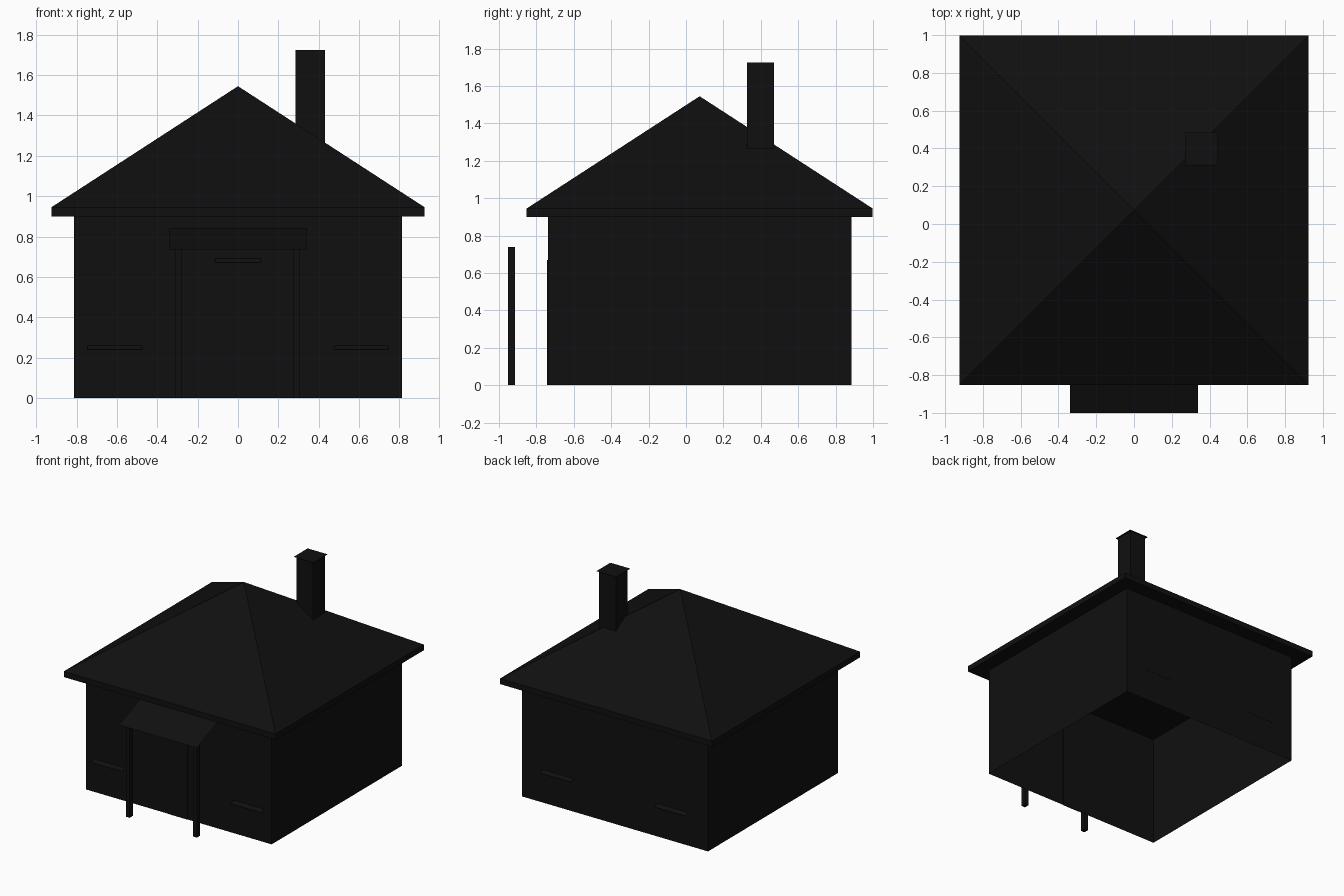
import bpy, bmesh
from mathutils import Matrix

if "Cube" in bpy.data.objects:
    bpy.data.objects.remove(bpy.data.objects["Cube"])

dark = bpy.data.materials.new("dark")
dark.diffuse_color = (0.005, 0.005, 0.005, 1)
dark.use_nodes = True
dark.node_tree.nodes["Principled BSDF"].inputs["Base Color"].default_value = dark.diffuse_color

CY = 0.073          # centre of the house in y
WALL = 0.812        # half width of walls
EAVE = 0.925        # half width of roof
FRONT, BACK = CY - WALL, CY + WALL


def finish(name, bm):
    me = bpy.data.meshes.new(name)
    bm.to_mesh(me)
    bm.free()
    me.materials.append(dark)
    ob = bpy.data.objects.new(name, me)
    bpy.context.collection.objects.link(ob)
    return ob


def box(name, x0, x1, y0, y1, z0, z1, open_z=()):
    """Axis-aligned box; open_z lists z levels whose cap is removed."""
    bm = bmesh.new()
    m = Matrix.Translation(((x0 + x1) / 2, (y0 + y1) / 2, (z0 + z1) / 2)) @ \
        Matrix.Diagonal((x1 - x0, y1 - y0, z1 - z0, 1))
    bmesh.ops.create_cube(bm, size=1, matrix=m)
    caps = [f for f in bm.faces
            if any(abs(f.calc_center_median().z - z) < 1e-4 for z in open_z)]
    bmesh.ops.delete(bm, geom=caps, context='FACES')
    return finish(name, bm)


def ledge(name, x0, x1, y_in, z_in, y_out, z_out):
    """Single sloping sheet leaning out from a wall."""
    bm = bmesh.new()
    f = bm.faces.new([bm.verts.new(v) for v in (
        (x0, y_out, z_out), (x1, y_out, z_out), (x1, y_in, z_in), (x0, y_in, z_in))])
    f.normal_update()
    if f.normal.z < 0:
        f.normal_flip()
    return finish(name, bm)


# walls, open underneath
box("walls", -WALL, WALL, FRONT, BACK, 0, 0.9, open_z=(0, 0.9))

# hipped roof: eave band with its top face poked up to the apex
roof = box("roof", -EAVE, EAVE, CY - EAVE, CY + EAVE, 0.9, 0.945)
bm = bmesh.new()
bm.from_mesh(roof.data)
top = [f for f in bm.faces if f.normal.z > 0.9]
apex = bmesh.ops.poke(bm, faces=top)["verts"][0]
apex.co.z = 1.545
bm.normal_update()
bm.to_mesh(roof.data)
bm.free()

# chimney shaft and thin overhanging cap
box("chimney", 0.284, 0.43, 0.325, 0.47, 1.25, 1.725, open_z=(1.25, 1.725))
ledge("chimney_cap", 0.269, 0.444, 0.485, 1.725, 0.31, 1.725)

# porch canopy on two posts
ledge("porch_canopy", -0.34, 0.34, FRONT, 0.84, -1.0, 0.735)
for side, x in (("left", -0.295), ("right", 0.292)):
    box("porch_post_" + side, x - 0.016, x + 0.016, -0.953, -0.913, 0, 0.74)

# front door with header
box("door", -0.08, 0.08, FRONT - 0.003, FRONT + 0.003, 0, 0.67)
ledge("door_header", -0.115, 0.115, FRONT, 0.69, FRONT - 0.025, 0.67)

# window sills on front and back walls
for wall, y, d, off in (("front", FRONT, -0.025, 0.61), ("back", BACK, 0.025, 0.5)):
    for side, x in (("left", -off), ("right", off)):
        ledge(f"{wall}_sill_{side}", x - 0.135, x + 0.135, y, 0.26, y + d, 0.24)
